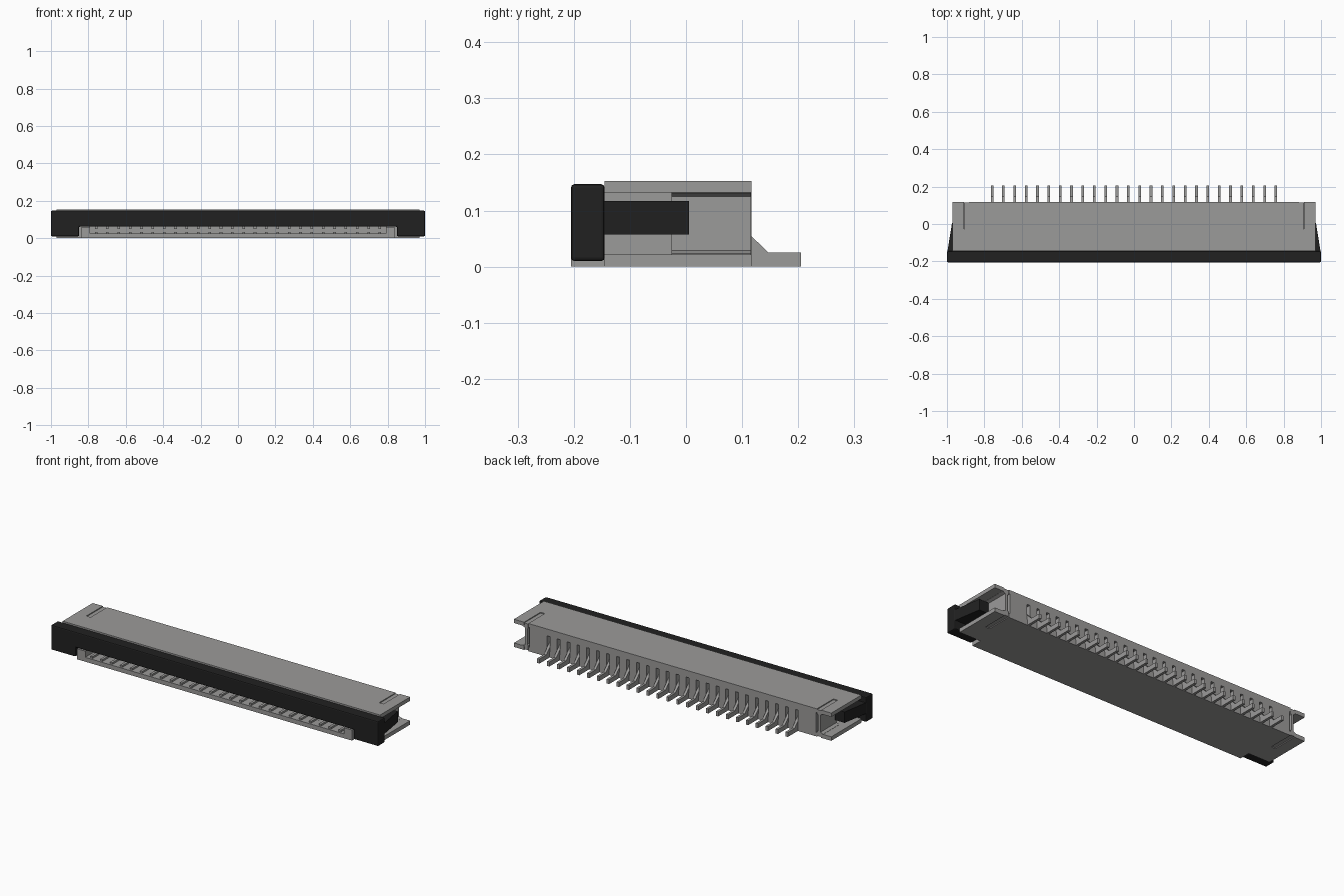
import bpy, bmesh

cube = bpy.data.objects.get("Cube")
if cube:
    bpy.data.objects.remove(cube, do_unlink=True)


def material(name, rgb):
    m = bpy.data.materials.new(name)
    m.use_nodes = True
    m.diffuse_color = (*rgb, 1)
    m.node_tree.nodes["Principled BSDF"].inputs["Base Color"].default_value = (*rgb, 1)
    return m


GREY = material("warm grey", (0.33, 0.325, 0.32))
BLACK = material("black plastic", (0.015, 0.015, 0.015))


def add_prism(bm, pts, axis, lo, hi):
    """Extrude a closed outline along an axis; pts are the other two coordinates in xyz order."""
    def place(p, d):
        c = list(p)
        c.insert("xyz".index(axis), d)
        return c
    a = [bm.verts.new(place(p, lo)) for p in pts]
    b = [bm.verts.new(place(p, hi)) for p in pts]
    n = len(pts)
    faces = [bm.faces.new(a), bm.faces.new(b)]
    faces += [bm.faces.new((a[i], a[(i + 1) % n], b[(i + 1) % n], b[i])) for i in range(n)]
    bmesh.ops.recalc_face_normals(bm, faces=faces)


def add_box(bm, x0, x1, y0, y1, z0, z1):
    add_prism(bm, [(x0, y0), (x1, y0), (x1, y1), (x0, y1)], "z", z0, z1)


def finish(bm, name, mat):
    mesh = bpy.data.meshes.new(name)
    bm.to_mesh(mesh)
    bm.free()
    ob = bpy.data.objects.new(name, mesh)
    bpy.context.collection.objects.link(ob)
    mesh.materials.append(mat)
    return ob


def mirrored(right):
    return right + [(-x, z) for x, z in reversed(right)]


PINS = 26
PITCH = 0.0607
pin_x = [(i - (PINS - 1) / 2) * PITCH for i in range(PINS)]
BACK, FRONT, TIP = 0.117, -0.145, -0.205

# Housing with an open channel along each end
bm = bmesh.new()
add_prism(bm, mirrored([(0.97, 0), (0.97, 0.022), (0.875, 0.022),
                        (0.875, 0.132), (0.97, 0.132), (0.97, 0.153)]), "y", FRONT, BACK)
housing = finish(bm, "housing", GREY)

# Cutter: cable opening, pin slots in the back and end slots
bm = bmesh.new()
add_box(bm, -0.79, 0.79, -0.3, 0.03, 0.024, 0.062)
for x in pin_x:
    add_box(bm, x - 0.009, x + 0.009, 0.085, 0.2, 0.03, 0.115)
for s in (-1, 1):
    add_box(bm, *sorted((s * 0.882, s * 0.908)), -0.027, 0.2, -0.1, 0.3)
cutter = finish(bm, "housing_cutter", GREY)
cutter.hide_render = True
cutter.hide_viewport = True
cut = housing.modifiers.new("openings", "BOOLEAN")
cut.operation = "DIFFERENCE"
cut.solver = "EXACT"
cut.object = cutter

# Front tongue with raised end guides
bm = bmesh.new()
add_prism(bm, mirrored([(0.84, 0), (0.84, 0.058), (0.79, 0.058), (0.79, 0.024)]),
          "y", TIP, FRONT)
finish(bm, "front_tongue", GREY)

# Contacts: solder tail at the back, beams inside the opening
bm = bmesh.new()
for x in pin_x:
    w = 0.007
    add_prism(bm, [(0.09, 0), (0.205, 0), (0.205, 0.025), (0.147, 0.025),
                   (BACK, 0.054), (0.09, 0.08)], "x", x - w, x + w)
    add_box(bm, x - w, x + w, -0.195, 0.03, 0.02, 0.034)
    add_box(bm, x - w, x + w, -0.14, 0.03, 0.05, 0.063)
finish(bm, "contacts", GREY)

# Retention brackets seated in the end slots
bm = bmesh.new()
for s in (-1, 1):
    outline = [(0.883, 0.004), (0.907, 0.004), (0.907, 0.018), (0.92, 0.021),
               (0.92, 0.023), (0.903, 0.029), (0.903, 0.125), (0.92, 0.131),
               (0.92, 0.133), (0.907, 0.136), (0.907, 0.149), (0.883, 0.149),
               (0.883, 0.125), (0.889, 0.12), (0.889, 0.034), (0.883, 0.029)]
    add_prism(bm, [(s * x, z) for x, z in outline], "y", -0.026, BACK - 0.001)
finish(bm, "retention_brackets", GREY)

# Locking bar with a raised centre
bm = bmesh.new()
add_prism(bm, mirrored([(1, 0.147), (1, 0.01), (0.85, 0.01), (0.85, 0.062)]),
          "y", TIP, FRONT)
bar = finish(bm, "locking_bar", BLACK)
bevel = bar.modifiers.new("edge", "BEVEL")
bevel.width = 0.006
bevel.segments = 2

# Tapered arms reaching into the end channels
bm = bmesh.new()
for s in (-1, 1):
    outline = [(0.915, -0.15), (0.998, -0.15), (0.973, 0.005), (0.915, 0.005)]
    add_prism(bm, [(s * x, y) for x, y in outline], "z", 0.057, 0.117)
finish(bm, "locking_arms", BLACK)
